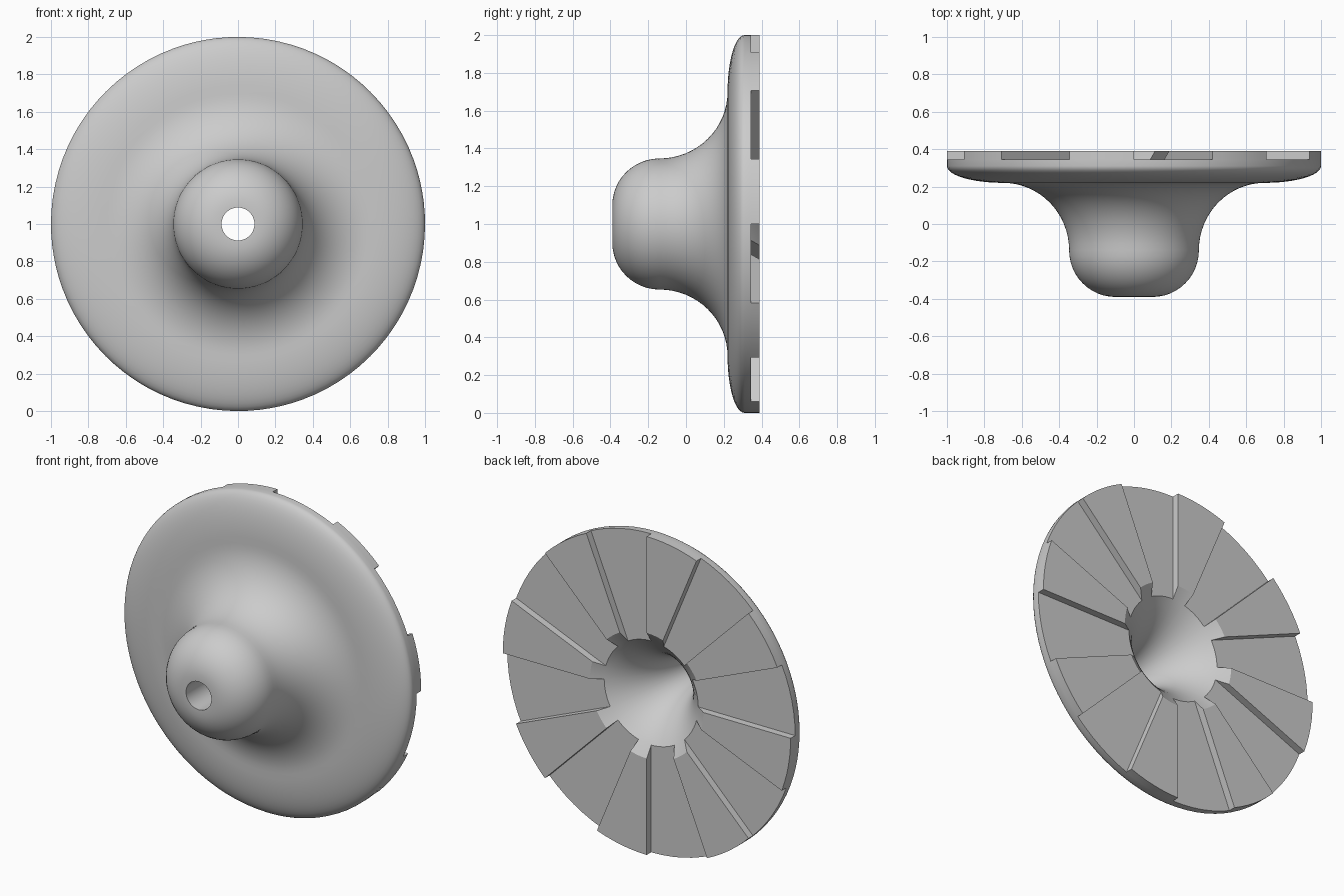
import bpy, bmesh
from math import sin, cos, asin, pi, radians, sqrt

if "Cube" in bpy.data.objects:
    bpy.data.objects.remove(bpy.data.objects["Cube"])

TEETH, STEPS = 8, 6
FLOOR, BACK, FRONT = 0.345, 0.39, -0.39
HOLE, NECK_Y, FLARE = 0.088, -0.14, 0.70
BORE = FLARE - HOLE            # radius of the trumpet-shaped bore curve

grey = bpy.data.materials.new("plain_grey")
grey.use_nodes = True
grey.diffuse_color = (0.6, 0.6, 0.6, 1)
grey.node_tree.nodes["Principled BSDF"].inputs["Base Color"].default_value = (0.6, 0.6, 0.6, 1)


def arc(cr, cy, a, b, start, end, n):
    """Elliptical arc in the (radius, depth) plane."""
    angles = [radians(start + (end - start) * i / n) for i in range(n + 1)]
    return [(cr + a * cos(t), cy + b * sin(t)) for t in angles]


def ring_angles(radius):
    """Angles of one ring; each tooth ends on a line offset from the centre."""
    pitch = 2 * pi / TEETH
    end = pitch / 2 - asin(0.04 / radius)
    out = []
    for k in range(TEETH):
        out += [k * pitch + end * i / STEPS for i in range(STEPS)]
        out += [k * pitch + end + (pitch - end) * i / STEPS for i in range(STEPS)]
    return out


bm = bmesh.new()


def ring(r, y, edge):
    return [bm.verts.new((r * cos(t), y, 1 + r * sin(t))) for t in ring_angles(edge)]


def bore_radius(y):
    return FLARE - sqrt(BORE ** 2 - (y - NECK_Y) ** 2)


# Bore: straight hole at the front, flaring towards the back
r_floor, r_back = bore_radius(FLOOR), bore_radius(BACK)
steps = 16
bore = [FLOOR + (NECK_Y - FLOOR) * i / steps for i in range(steps + 1)]
rings = [ring(bore_radius(y), y, r_floor) for y in bore]
rings.append(ring(HOLE, FRONT, r_floor))

# Outside: rounded nose, concave neck, rounded rim
outer = arc(0.10, NECK_Y, 0.247, 0.25, -90, 0, 12)
outer += arc(FLARE, NECK_Y, FLARE - 0.347, 0.36, 180, 90, 16)[1:]
outer += arc(FLARE, 0.31, 0.30, 0.09, -90, 0, 12)[1:]
outer.append((1.0, FLOOR))
rings += [ring(r, y, 1.0) for r, y in outer]

count = len(rings[0])
for a, b in zip(rings, rings[1:]):
    for i in range(count):
        j = (i + 1) % count
        bm.faces.new((a[i], a[j], b[j], b[i]))

# Back: raised teeth alternating with recessed slots
low_in, low_out = rings[0], rings[-1]
top_in, top_out = ring(r_back, BACK, r_back), ring(1.0, BACK, 1.0)
for i in range(count):
    j = (i + 1) % count
    if (i // STEPS) % 2 == 0:
        path = [low_out, top_out, top_in, low_in]
    else:
        path = [low_out, low_in]
    for a, b in zip(path, path[1:]):
        bm.faces.new((a[i], a[j], b[j], b[i]))
    if i % STEPS == 0:
        bm.faces.new((low_out[i], top_out[i], top_in[i], low_in[i]))

bmesh.ops.delete(bm, geom=[v for v in bm.verts if not v.link_faces], context='VERTS')
bmesh.ops.recalc_face_normals(bm, faces=bm.faces[:])

mesh = bpy.data.meshes.new("flanged_hub")
bm.to_mesh(mesh)
bm.free()
mesh.materials.append(grey)
hub = bpy.data.objects.new("flanged_hub", mesh)
bpy.context.collection.objects.link(hub)
bpy.ops.object.select_all(action='DESELECT')
hub.select_set(True)
bpy.context.view_layer.objects.active = hub
bpy.ops.object.shade_smooth_by_angle(angle=radians(25))
